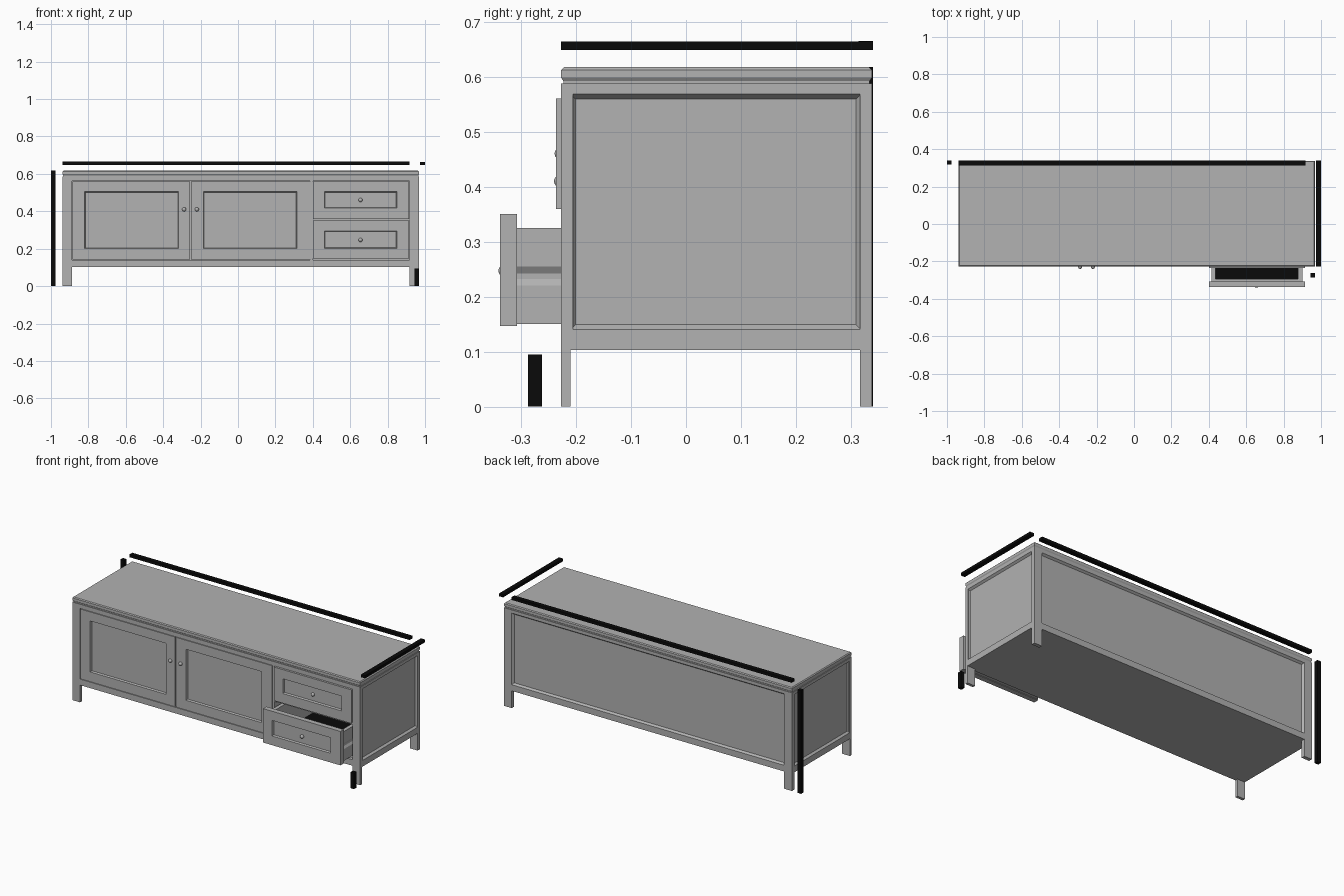
import bpy, bmesh, math
from mathutils import Vector, Matrix

if "Cube" in bpy.data.objects:
    bpy.data.objects.remove(bpy.data.objects["Cube"])


def material(name, v):
    m = bpy.data.materials.new(name)
    m.diffuse_color = (v, v, v, 1)
    m.use_nodes = True
    m.node_tree.nodes["Principled BSDF"].inputs["Base Color"].default_value = m.diffuse_color
    return m


GREY = material("cabinet_grey", 0.445)
BLACK = material("black", 0.003)


def finish(name, bm, mat):
    bmesh.ops.recalc_face_normals(bm, faces=bm.faces)
    me = bpy.data.meshes.new(name)
    bm.to_mesh(me)
    bm.free()
    me.materials.append(mat)
    ob = bpy.data.objects.new(name, me)
    bpy.context.collection.objects.link(ob)
    return ob


def box(name, x, y, z, mat=GREY):
    bm = bmesh.new()
    bmesh.ops.create_cube(bm, size=1)
    for v in bm.verts:
        v.co = Vector([(r[0] + r[1]) / 2 + c * (r[1] - r[0])
                       for r, c in zip((x, y, z), v.co)])
    return finish(name, bm, mat)


def loft(name, rings, mat=GREY):
    """Join successive loops of points and cap both ends."""
    bm = bmesh.new()
    loops = [[bm.verts.new(p) for p in r] for r in rings]
    for a, b in zip(loops, loops[1:]):
        n = len(a)
        for i in range(n):
            bm.faces.new((a[i], a[(i + 1) % n], b[(i + 1) % n], b[i]))
    bm.faces.new(loops[0])
    bm.faces.new(loops[-1])
    return finish(name, bm, mat)


def framed(name, place, outer, inner, depth, slope, thick):
    """Framed panel: place(u, v, d) maps to space, d is the depth inwards."""
    def ring(r, d):
        a0, a1, b0, b1 = r
        return [place(*p, d) for p in ((a0, b0), (a1, b0), (a1, b1), (a0, b1))]
    a0, a1, b0, b1 = inner
    sunk = (a0 + slope, a1 - slope, b0 + slope, b1 - slope)
    return loft(name, [ring(outer, thick), ring(outer, 0), ring(inner, 0), ring(sunk, depth)])


def front_at(y):
    return lambda u, v, d: (u, y + d, v)


X0, X1, Y0, Y1 = -0.938, 0.968, -0.227, 0.338
Z0, Z1 = 0.103, 0.587
IX0, IX1 = -0.887, 0.917

# Side and back panels with sloped recesses
side_out, side_in = (Y0, Y1, Z0, Z1), (-0.21, 0.318, 0.14, 0.568)
framed("left_side", lambda u, v, d: (X0 + d, u, v), side_out, side_in, 0.012, 0.009, 0.022)
framed("right_side", lambda u, v, d: (X1 - d, u, v), side_out, side_in, 0.012, 0.009, 0.022)
framed("back_panel", lambda u, v, d: (u, Y1 - d, v), (X0, X1, Z0, Z1),
       (IX0, IX1, 0.14, 0.568), 0.012, 0.009, 0.022)

# Bottom board, front frame and inner divider
box("bottom_board", (X0, X1), (Y0, Y1), (Z0, 0.115))
box("front_bottom_rail", (IX0, IX1), (Y0, Y0 + 0.022), (Z0, 0.139))
box("front_top_rail", (IX0, IX1), (Y0, Y0 + 0.022), (0.562, Z1))
box("left_front_stile", (X0, IX0), (Y0, Y0 + 0.022), (Z0, Z1))
box("right_front_stile", (IX1, X1), (Y0, Y0 + 0.022), (Z0, Z1))
box("divider", (0.386, 0.4), (Y0, Y1 - 0.02), (Z0, Z1))
box("drawer_rail", (0.4, IX1), (Y0, Y0 + 0.022), (0.35, 0.36))

# Legs
for xn, xr in (("left", (X0, IX0)), ("right", (IX1, X1))):
    box("front_leg_" + xn, xr, (Y0, -0.21), (0, Z0))
    box("back_leg_" + xn, xr, (0.316, Y1), (0, Z0))

# Table top with moulded edge
loft("top_board", [[(X0 + i, Y0 + i, z), (X1 - i, Y0 + i, z), (X1 - i, Y1 - i, z), (X0 + i, Y1 - i, z)]
                   for i, z in ((0.004, 0.587), (0.004, 0.592), (0, 0.598), (0, 0.612), (0.005, 0.617))])

# Doors
framed("left_door", front_at(Y0), (IX0 + 0.003, -0.257, 0.142, 0.559),
       (-0.82, -0.317, 0.2, 0.505), 0.011, 0.004, 0.022)
framed("right_door", front_at(Y0), (-0.252, 0.384, 0.142, 0.559),
       (-0.185, 0.315, 0.2, 0.505), 0.011, 0.004, 0.022)

# Drawer fronts: the upper one closed, the lower one pulled out
framed("upper_drawer_front", front_at(-0.236), (0.402, 0.915, 0.359, 0.56),
       (0.462, 0.85, 0.417, 0.505), 0.011, 0.004, 0.031)
framed("lower_drawer_front", front_at(-0.338), (0.402, 0.915, 0.147, 0.35),
       (0.462, 0.85, 0.202, 0.295), 0.011, 0.004, 0.031)

# Drawer box with grooved sides
BACK = 0.21
for name, xo, s in (("drawer_left_side", 0.415, 1), ("drawer_right_side", 0.9, -1)):
    prof = [(0, 0.15), (0, 0.22), (0.008, 0.232), (0.008, 0.242), (0, 0.255),
            (0, 0.325), (0.022, 0.325), (0.022, 0.15)]
    loft(name, [[(xo + s * a, y, z) for a, z in prof] for y in (-0.307, BACK)])
box("drawer_inner_front", (0.437, 0.878), (-0.307, -0.295), (0.15, 0.325))
box("drawer_back", (0.437, 0.878), (BACK - 0.02, BACK), (0.15, 0.325))
box("drawer_base", (0.437, 0.878), (-0.295, BACK - 0.02), (0.15, 0.165))
box("drawer_liner", (0.437, 0.878), (-0.295, BACK - 0.02), (0.165, 0.172), BLACK)

# Round knobs
for name, x, y, z in (("left_door_knob", -0.288, Y0, 0.41), ("right_door_knob", -0.22, Y0, 0.41),
                      ("upper_drawer_knob", 0.655, -0.226, 0.46),
                      ("lower_drawer_knob", 0.655, -0.328, 0.247)):
    bm = bmesh.new()
    bmesh.ops.create_uvsphere(bm, u_segments=16, v_segments=8, radius=0.011,
                              matrix=Matrix.Translation((x, y - 0.002, z)) @ Matrix.Rotation(math.pi / 2, 4, 'X'))
    for f in bm.faces:
        f.smooth = True
    finish(name, bm, GREY)

# Black measuring bars around the cabinet
box("length_bar", (-0.938, 0.916), (0.314, 0.34), (0.648, 0.665), BLACK)
box("depth_bar", (0.973, 1.0), (-0.227, 0.34), (0.648, 0.664), BLACK)
box("height_bar", (-1.0, -0.976), (0.317, 0.34), (0, 0.617), BLACK)
box("leg_height_bar", (0.945, 0.969), (-0.287, -0.262), (0, 0.095), BLACK)
